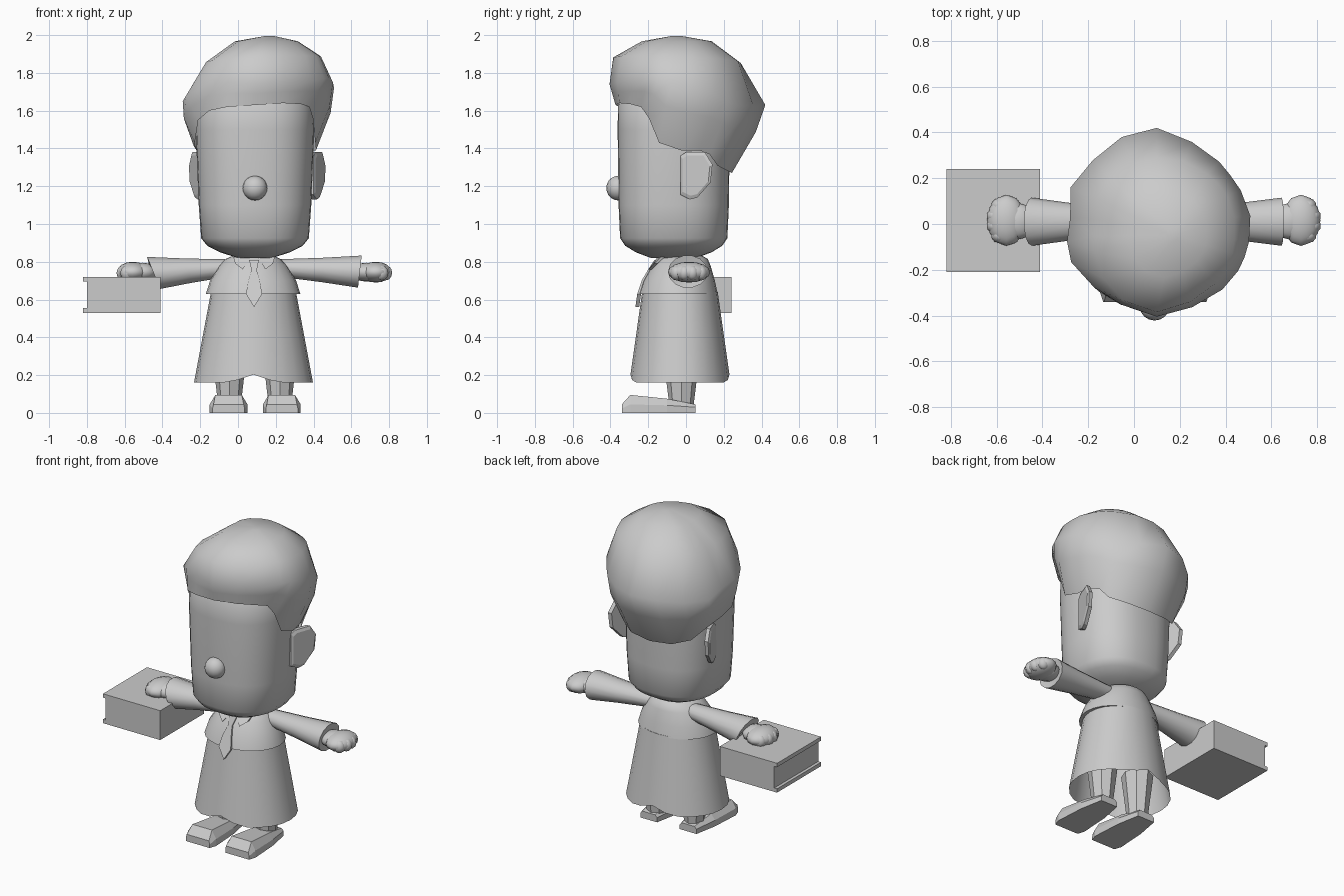
import bpy, math
from mathutils import Vector

if "Cube" in bpy.data.objects:
    bpy.data.objects.remove(bpy.data.objects["Cube"])

grey = bpy.data.materials.new("plain grey")
grey.diffuse_color = (0.6, 0.6, 0.6, 1)
grey.use_nodes = True
grey.node_tree.nodes["Principled BSDF"].inputs["Base Color"].default_value = grey.diffuse_color
CX = 0.09          # middle of the figure, which stands beside the book


def finish(ob, smooth=None):
    ob.data.materials.append(grey)
    if smooth:
        bpy.ops.object.select_all(action='DESELECT')
        ob.select_set(True)
        bpy.context.view_layer.objects.active = ob
        bpy.ops.object.shade_smooth_by_angle(angle=math.radians(smooth))
    return ob


def mesh(name, verts, faces, smooth=None):
    me = bpy.data.meshes.new(name)
    me.from_pydata([tuple(v) for v in verts], [], faces)
    ob = bpy.data.objects.new(name, me)
    bpy.context.collection.objects.link(ob)
    return finish(ob, smooth)


def loft(name, rings, smooth=None, start=True, end=True):
    """Skin a row of closed rings that share one point count."""
    n = len(rings[0])
    verts = [p for r in rings for p in r]
    faces = [(k * n + i, k * n + (i + 1) % n, (k + 1) * n + (i + 1) % n, (k + 1) * n + i)
             for k in range(len(rings) - 1) for i in range(n)]
    if start:
        faces.append(tuple(range(n))[::-1])
    if end:
        faces.append(tuple(range(len(verts) - n, len(verts))))
    return mesh(name, verts, faces, smooth)


def oval(a, cx, cy, rx, ry, e=2.0):
    """Point on a rounded-square oval at angle a."""
    c, s = math.cos(a), math.sin(a)
    return (cx + rx * math.copysign(abs(c) ** (2 / e), c),
            cy + ry * math.copysign(abs(s) ** (2 / e), s))


def ring(cx, cy, z, rx, ry, e=2.0, n=24):
    return [oval(2 * math.pi * i / n, cx, cy, rx, ry, e) + (z,) for i in range(n)]


def ball(name, loc, scale, seg=12, rings=8):
    bpy.ops.mesh.primitive_uv_sphere_add(segments=seg, ring_count=rings, radius=1, location=loc)
    ob = bpy.context.object
    ob.name = name
    ob.scale = scale
    return finish(ob, 60)


def box(name, lo, hi):
    ring_at = lambda z: [(lo[0], lo[1], z), (hi[0], lo[1], z), (hi[0], hi[1], z), (lo[0], hi[1], z)]
    return loft(name, [ring_at(lo[2]), ring_at(hi[2])])


# head: rounded block with a softened chin
HY = -0.065
loft("head", [ring(CX, HY, z, rx, ry, 2.4, 32) for z, rx, ry in (
    (0.82, 0.09, 0.12), (0.85, 0.185, 0.20), (0.885, 0.253, 0.257), (0.925, 0.285, 0.284),
    (1.10, 0.298, 0.292), (1.50, 0.314, 0.297), (1.64, 0.307, 0.295), (1.72, 0.25, 0.24))], 50)

# nose
ball("nose", (CX, -0.36, 1.19), (0.065, 0.062, 0.065), 16, 10)

# ears: faceted plates flaring outward toward the back
ear = [(-0.03, 1.36), (0.0, 1.38), (0.1, 1.38), (0.14, 1.315), (0.13, 1.22), (0.06, 1.14),
       (0.02, 1.13), (-0.03, 1.155)]
for side, label in ((1, "right"), (-1, "left")):
    rings = []
    for off, k in ((-0.025, 1.0), (0.0, 1.0), (0.008, 0.85)):
        rings.append([(CX + 0.012 + side * (0.315 + off + 0.36 * (0.03 + (y - 0.05) * k)),
                       0.05 + (y - 0.05) * k, 1.26 + (z - 1.26) * k) for y, z in ear])
    loft("ear_" + label, rings)

# hair: swept crown, per direction (angle, bulge radius, bulge z, hem z, upper radius)
hair = [(-90, .405, 1.74, 1.63, .385), (-67, .395, 1.75, 1.64, .37), (-45, .405, 1.76, 1.635, .365),
        (-30, .41, 1.77, 1.62, .36), (-21, .41, 1.77, 1.56, .355), (-11, .41, 1.75, 1.43, .345),
        (5, .41, 1.72, 1.39, .34), (22, .395, 1.68, 1.39, .33), (34, .385, 1.65, 1.37, .32),
        (45, .385, 1.63, 1.31, .31), (67, .39, 1.62, 1.28, .30), (90, .42, 1.63, 1.27, .29),
        (112, .41, 1.62, 1.28, .285), (135, .395, 1.60, 1.31, .285), (157, .41, 1.60, 1.38, .28),
        (176, .38, 1.63, 1.41, .26), (191, .40, 1.65, 1.43, .275), (204, .41, 1.68, 1.55, .295),
        (225, .39, 1.73, 1.60, .335), (247, .385, 1.75, 1.62, .365)]
hem, low, bulge, upper, crown = [], [], [], [], []
apex = Vector((0.17, -0.05, 2.0))
for deg, r, zm, zb, ru in hair:
    a = math.radians(deg)
    d = Vector((math.cos(a), math.sin(a), 0))
    h = Vector(oval(a, CX, HY, 0.324, 0.308, 2.4) + (zb,))
    b = Vector((0.1, 0, zm)) + d * r
    u = Vector((0.1, 0, 1.867 + 0.018 * d.x - 0.015 * d.y)) + d * ru
    fringe = d.y < -0.4
    m = h.lerp(b, 0.55 if fringe else 0.6) + d * (0 if fringe else 0.02)
    c = u.lerp(apex, 0.45)
    c.z = 1.967
    for row, p in zip((hem, low, bulge, upper, crown), (h, m, b, u, c)):
        row.append(p)
loft("hair", [hem, low, bulge, upper, crown, [apex.lerp(p, 0.15) for p in crown]], 65, start=False)

# skirt: flared, with a small notch in the hem at front and back
n = 24
rows = []
for t in (0, 0.5, 1):
    row = []
    for i in range(n):
        a = 2 * math.pi * i / n
        x, y = oval(a, 0.082, -0.032, 0.315 - 0.09 * t, 0.262 - 0.062 * t, 2.1)
        notch = 0.043 * max(0, (abs(math.sin(a)) - 0.95) / 0.05)
        row.append((x, y, (0.16 + notch) * (1 - t) + 0.64 * t))
    rows.append(row)
loft("skirt", rows, 50, start=False)

# shoulder cape over the skirt: (z, middle y, half width, half depth)
cape = [(0.63, -0.041, 0.25, 0.209), (0.70, -0.037, 0.228, 0.19), (0.78, -0.025, 0.18, 0.155),
        (0.815, -0.02, 0.145, 0.135), (0.835, -0.02, 0.10, 0.10)]
loft("shoulder_cape", [ring(0.08, y, z, rx, ry, 2.05) for z, y, rx, ry in cape], 50)


def cape_front(z):
    """Front of the cape at a height, carried on below its edge."""
    for (z0, y0, _, r0), (z1, y1, _, r1) in zip(cape, cape[1:]):
        if z <= z1:
            t = (z - z0) / (z1 - z0)
            return (y0 - r0) * (1 - t) + (y1 - r1) * t
    return cape[-1][1] - cape[-1][3]


# neck tie and collar flaps
tie = [(0.026, 0.81), (0.014, 0.755), (0.03, 0.70), (0.043, 0.63), (0.0, 0.56)]
tie_rings = []
for dy in (0.012, -0.008):
    tie_rings.append([(0.085 + x, cape_front(max(z, 0.6)) + dy, z)
                      for x, z in tie + [(-x, z) for x, z in tie[-2::-1]]])
loft("neck_tie", tie_rings)
for side, label in ((1, "right"), (-1, "left")):
    flap = [(0.022, 0.82), (0.06, 0.76), (0.10, 0.79), (0.11, 0.825)]
    loft("collar_" + label, [[(0.085 + side * x, cape_front(z) + 0.2 * max(0, x - 0.05) + dy, z)
                              for x, z in flap] for dy in (0.012, -0.008)])

# sleeves and hands
for label, s, x0, x1, z1, tilt in (("right", 1, 0.20, 0.645, 0.748, 0.01),
                                   ("left", -1, -0.04, -0.447, 0.741, -0.035)):
    rings = []
    for t, ry, rz in ((0, 0.055, 0.046), (0.55, 0.08, 0.066), (1, 0.105, 0.087), (0.98, 0.06, 0.05)):
        rings.append([(x0 + (x1 - x0) * t + tilt * t * math.sin(a),
                       0.01 + ry * math.cos(a), 0.768 + (z1 - 0.768) * t + rz * math.sin(a))
                      for a in (2 * math.pi * i / 14 for i in range(14))])
    loft("sleeve_" + label, rings, 50)
    hx = x1 + s * (0.085 if s > 0 else 0.11)
    ball("hand_" + label, (hx, 0.016, 0.745), (0.085, 0.112, 0.055))
    ball("wrist_" + label, (hx - s * 0.05, 0.012, 0.745), (0.08, 0.08, 0.05))
    for k, (dx, y) in enumerate(((0.03, 0.08), (0.05, 0.035), (0.05, -0.008), (0.03, -0.05))):
        ball(f"finger_{label}_{k + 1}", (hx + s * dx, y, 0.741), (0.038, 0.034, 0.04), 10, 6)

# legs and shoes
for label, lx, sx in (("left", -0.045, -0.05), ("right", 0.222, 0.232)):
    loft("leg_" + label, [ring(lx, -0.024, z, r, r * 1.07, 2, 8) for z, r in ((0.03, 0.059), (0.32, 0.092))])
    rings = []
    for y, wb, zs, wt, zt in ((-0.34, .085, .022, .08, .045), (-0.295, .10, .045, .07, .095),
                              (-0.10, .088, .04, .06, .075), (0.05, .06, .03, .045, .045)):
        rings.append([(sx + x, y, z) for x, z in ((-wb, 0), (-wb, zs), (-wt, zt),
                                                  (wt, zt), (wb, zs), (wb, 0))])
    loft("shoe_" + label, rings)

# book: two covers, a spine side and set-back pages
box("book_pages", (-0.80, -0.21, 0.55), (-0.41, 0.24, 0.70))
for label, z in (("bottom", 0.53), ("top", 0.695)):
    box("book_cover_" + label, (-0.82, -0.21, z), (-0.41, 0.24, z + 0.025))

# make every surface face outward
for ob in bpy.data.objects:
    bpy.ops.object.select_all(action='DESELECT')
    ob.select_set(True)
    bpy.context.view_layer.objects.active = ob
    bpy.ops.object.mode_set(mode='EDIT')
    bpy.ops.mesh.select_all(action='SELECT')
    bpy.ops.mesh.normals_make_consistent(inside=False)
    bpy.ops.object.mode_set(mode='OBJECT')
